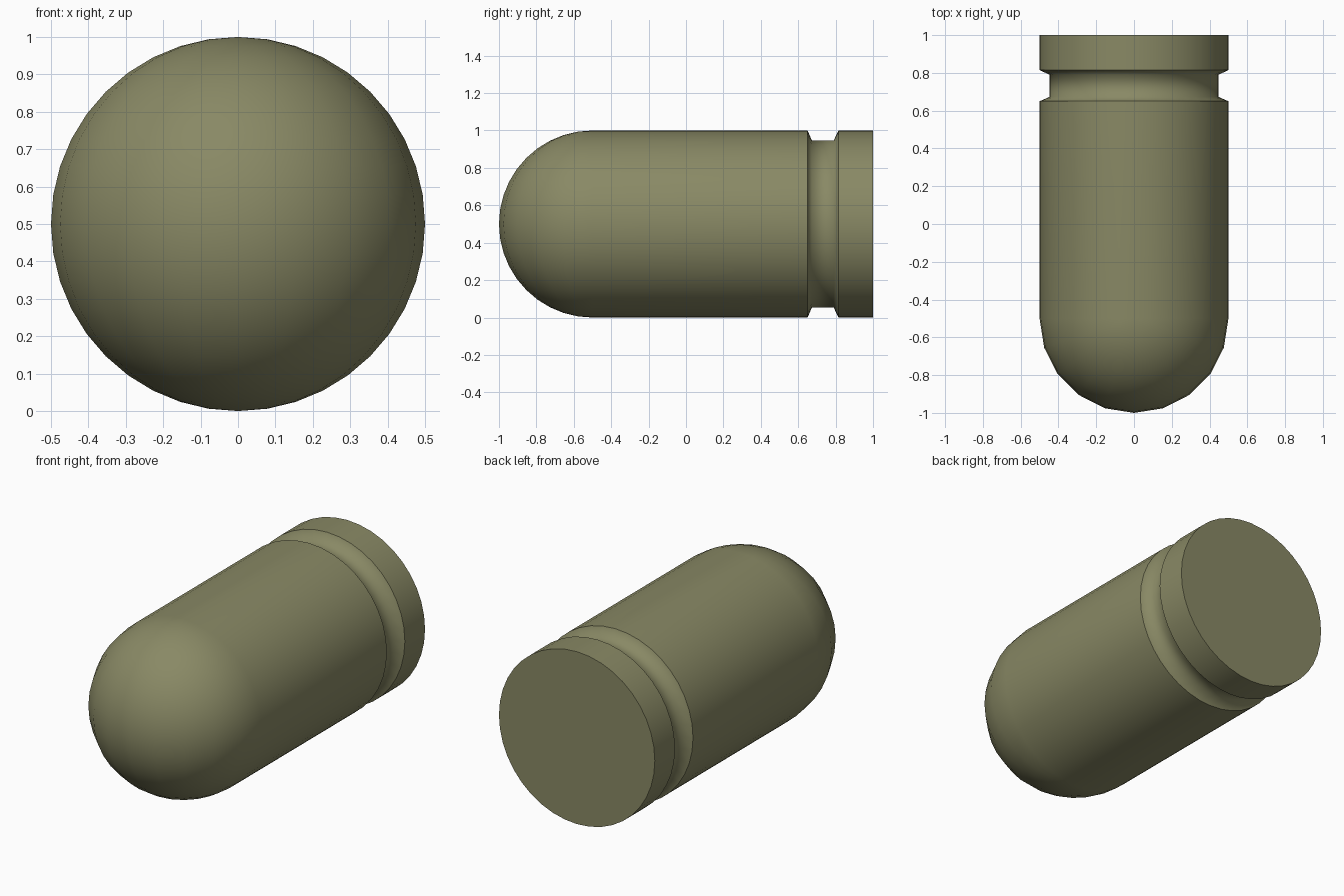
import bpy, bmesh

if "Cube" in bpy.data.objects:
    bpy.data.objects.remove(bpy.data.objects["Cube"])

R = 0.5
# (y, radius) of each ring behind the dome, and whether its edge is hard
RINGS = [(0.65, R, True), (0.673, 0.447, False), (0.79, 0.447, False),
         (0.815, R, True), (1.0, R, True)]

bm = bmesh.new()

# Rounded nose: front half of a sphere with vertical poles
bmesh.ops.create_uvsphere(bm, u_segments=20, v_segments=20, radius=R)
bmesh.ops.delete(bm, geom=[v for v in bm.verts if v.co.y > 1e-4], context='VERTS')
for v in bm.verts:
    if abs(v.co.y) < 1e-4:
        v.co.y = 0.0
    v.co.y -= R

# Body, groove and rear band: extrude the open rim ring by ring
loop = [e for e in bm.edges if e.is_boundary]
last_r = R
for y, r, hard in RINGS:
    geom = bmesh.ops.extrude_edge_only(bm, edges=loop)["geom"]
    verts = [g for g in geom if isinstance(g, bmesh.types.BMVert)]
    for v in verts:
        v.co.y = y
        v.co.x *= r / last_r
        v.co.z *= r / last_r
    ring = set(verts)
    loop = [e for e in bm.edges if e.verts[0] in ring and e.verts[1] in ring]
    for e in loop:
        e.smooth = not hard
    last_r = r

# Flat rear cap
bmesh.ops.contextual_create(bm, geom=loop)
bmesh.ops.recalc_face_normals(bm, faces=bm.faces)
for f in bm.faces:
    f.smooth = True
bmesh.ops.translate(bm, verts=bm.verts, vec=(0, 0, R))

mesh = bpy.data.meshes.new("bullet_shell")
bm.to_mesh(mesh)
bm.free()
shell = bpy.data.objects.new("bullet_shell", mesh)
bpy.context.collection.objects.link(shell)

# Olive paint
mat = bpy.data.materials.new("olive")
mat.diffuse_color = (0.25, 0.25, 0.13, 1)
mat.use_nodes = True
mat.node_tree.nodes["Principled BSDF"].inputs["Base Color"].default_value = mat.diffuse_color
mesh.materials.append(mat)
